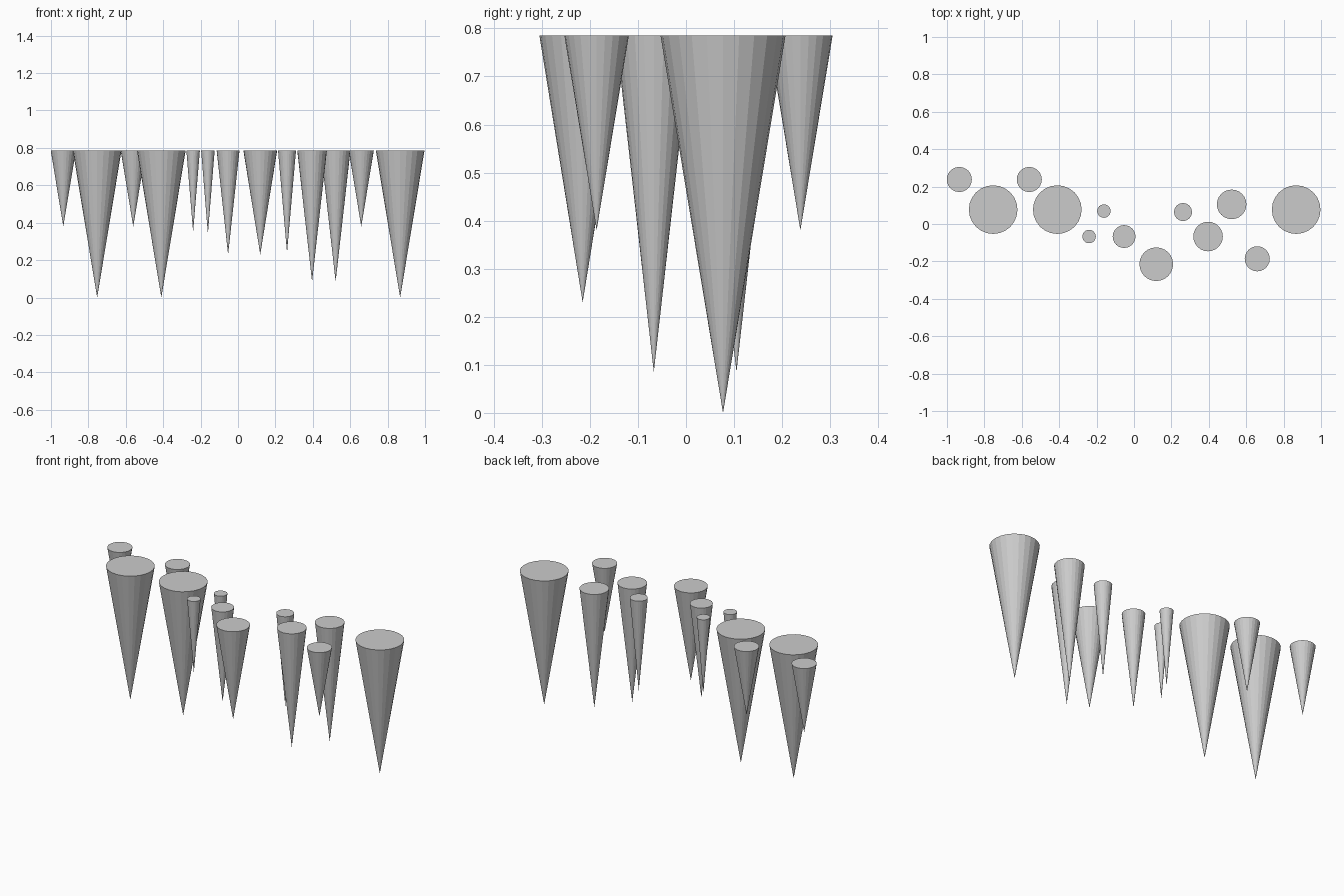
import bpy

TOP = 0.785   # shared height of the flat cone bases
SIDES = 24

# x, y, base radius, tip height
icicles = [
    (-0.934, 0.238, 0.067, 0.38),
    (-0.753, 0.077, 0.130, 0.00),
    (-0.560, 0.238, 0.067, 0.38),
    (-0.410, 0.077, 0.130, 0.00),
    (-0.240, -0.067, 0.036, 0.35),
    (-0.161, 0.069, 0.036, 0.34),
    (-0.053, -0.067, 0.061, 0.23),
    (0.119, -0.215, 0.090, 0.23),
    (0.262, 0.064, 0.048, 0.24),
    (0.396, -0.067, 0.079, 0.085),
    (0.522, 0.105, 0.079, 0.085),
    (0.659, -0.186, 0.067, 0.38),
    (0.867, 0.077, 0.130, 0.00),
]


# Hanging cone: flat capped top, point facing down
def hanging_cone(number, x, y, radius, tip):
    bpy.ops.mesh.primitive_cone_add(
        vertices=SIDES, radius1=0, radius2=radius, depth=TOP - tip,
        location=(x, y, (TOP + tip) / 2))
    bpy.context.object.name = f"icicle_{number:02d}"


for i, spec in enumerate(icicles, 1):
    hanging_cone(i, *spec)
